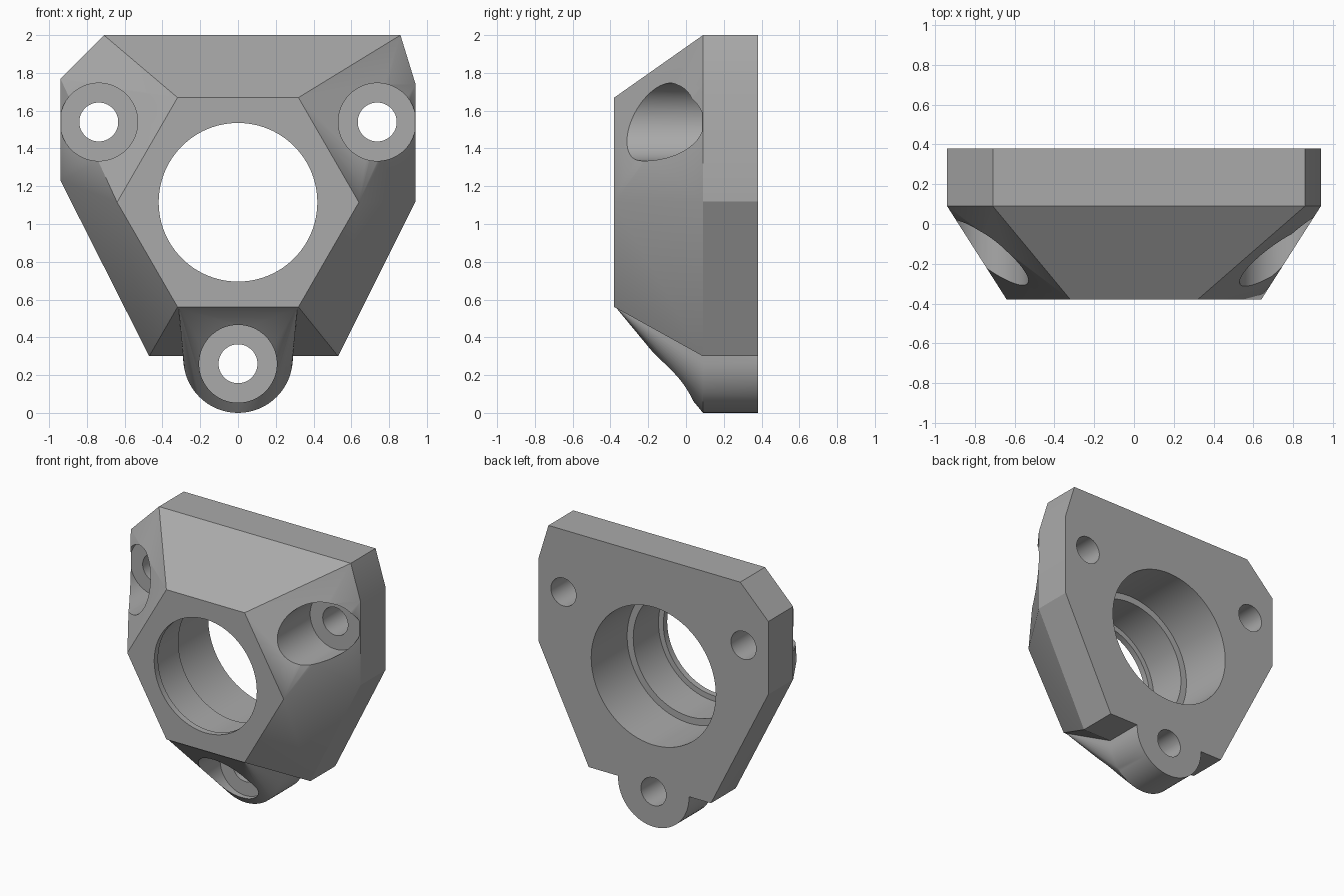
import bpy, bmesh, math
from mathutils import Matrix, Vector

default = bpy.data.objects.get("Cube")
if default:
    bpy.data.objects.remove(default, do_unlink=True)

FRONT, PLATE, BACK = -0.38, 0.09, 0.38
grey = bpy.data.materials.new("plain grey")
grey.use_nodes = True
COLOUR = (0.4, 0.4, 0.4, 1)
grey.diffuse_color = COLOUR
grey.node_tree.nodes["Principled BSDF"].inputs["Base Color"].default_value = COLOUR


def make_object(name, bm):
    bmesh.ops.recalc_face_normals(bm, faces=bm.faces)
    mesh = bpy.data.meshes.new(name)
    bm.to_mesh(mesh)
    bm.free()
    mesh.materials.append(grey)
    obj = bpy.data.objects.new(name, mesh)
    bpy.context.collection.objects.link(obj)
    return obj


def hull(name, points):
    """Convex solid around the given points."""
    bm = bmesh.new()
    verts = [bm.verts.new(p) for p in points]
    result = bmesh.ops.convex_hull(bm, input=verts)
    spare = {g for g in result["geom_interior"] + result["geom_unused"]
             if isinstance(g, bmesh.types.BMVert)}
    bmesh.ops.delete(bm, geom=list(spare), context="VERTS")
    bmesh.ops.dissolve_limit(bm, angle_limit=math.radians(1),
                             verts=bm.verts, edges=bm.edges)
    return make_object(name, bm)


def cylinder(name, x, z, radius, y0, y1, sides=64):
    """Cylinder running front to back."""
    bm = bmesh.new()
    place = Matrix.Translation((x, (y0 + y1) / 2, z)) @ Matrix.Rotation(math.pi / 2, 4, "X")
    bmesh.ops.create_cone(bm, cap_ends=True, segments=sides, radius1=radius,
                          radius2=radius, depth=y1 - y0, matrix=place)
    return make_object(name, bm)


def combine(target, tool, operation):
    mod = target.modifiers.new(operation, "BOOLEAN")
    mod.operation, mod.object, mod.solver = operation, tool, "EXACT"
    bpy.context.view_layer.objects.active = target
    bpy.ops.object.modifier_apply(modifier=mod.name)
    bpy.data.objects.remove(tool, do_unlink=True)


# Body: plate outline tapering to a hexagonal front face
outline = [(-0.71, 2), (0.86, 2), (0.94, 1.74), (0.94, 1.12), (0.53, 0.3),
           (-0.47, 0.3), (-0.94, 1.23), (-0.94, 1.77)]
hexagon = [(0.64 * math.cos(k * math.pi / 3), 1.115 + 0.64 * math.sin(k * math.pi / 3))
           for k in range(6)]
body = hull("bearing_housing",
            [(x, FRONT, z) for x, z in hexagon] +
            [(x, y, z) for x, z in outline for y in (PLATE, BACK)])

# Lower lug: round ear blended up to the bottom edge of the hexagon
ring = [math.tau * k / 64 for k in range(64)]
lug = hull("lower_lug",
           [(s * 0.315, FRONT + 0.003, 0.565) for s in (-1, 1)] +
           [(0.29 * math.cos(a), y, 0.29 + 0.29 * math.sin(a))
            for a in ring for y in (PLATE, BACK)])
combine(body, lug, "UNION")

# Stepped bore: front lip, middle seat and wide rear pocket
for radius, y0, y1 in ((0.42, -0.6, 0.6), (0.46, -0.335, 0.6), (0.51, -0.04, 0.6)):
    combine(body, cylinder("bore_cutter", 0, 1.115, radius, y0, y1, 96), "DIFFERENCE")

# Screw holes with counterbores open to the front
for x, z in ((-0.737, 1.54), (0.737, 1.54), (0, 0.26)):
    combine(body, cylinder("recess_cutter", x, z, 0.206, -0.6, PLATE - 0.005), "DIFFERENCE")
    combine(body, cylinder("screw_cutter", x, z, 0.103, -0.7, 0.7), "DIFFERENCE")

bpy.ops.object.select_all(action="DESELECT")
body.select_set(True)
bpy.context.view_layer.objects.active = body
bpy.ops.object.shade_smooth_by_angle(angle=math.radians(25))
